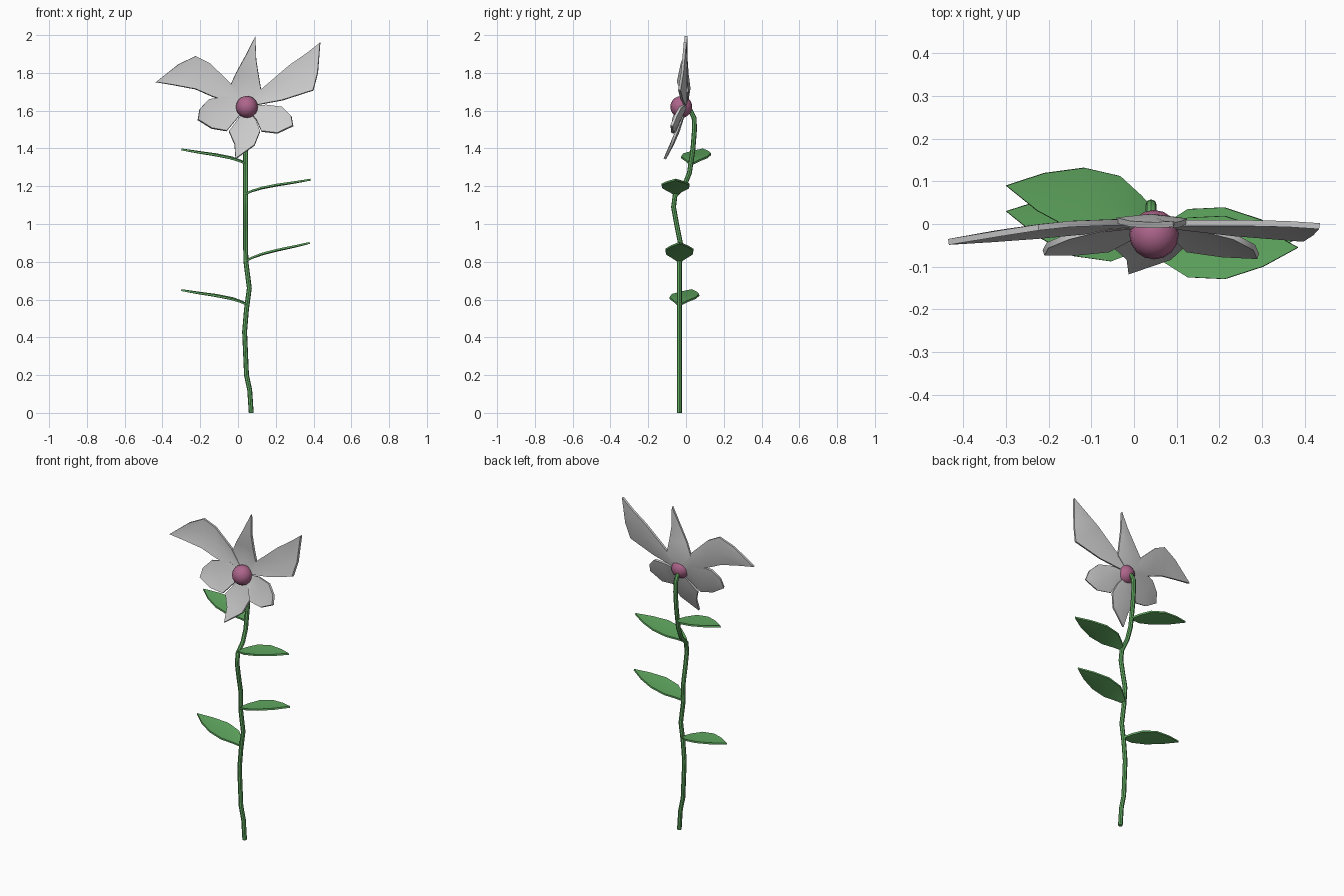
import bpy, bmesh, math
from mathutils import Vector

if "Cube" in bpy.data.objects:
    bpy.data.objects.remove(bpy.data.objects["Cube"])


def material(name, color):
    m = bpy.data.materials.new(name)
    m.diffuse_color = (*color, 1)
    m.use_nodes = True
    m.node_tree.nodes["Principled BSDF"].inputs["Base Color"].default_value = m.diffuse_color
    return m


green = material("leaf_green", (0.12, 0.40, 0.12))
pink = material("center_pink", (0.42, 0.13, 0.26))


def finish(obj, mat=None, angle=40):
    if mat:
        obj.data.materials.append(mat)
    bpy.ops.object.select_all(action='DESELECT')
    obj.select_set(True)
    bpy.context.view_layer.objects.active = obj
    bpy.ops.object.shade_smooth_by_angle(angle=math.radians(angle))


def blade(name, left, right, fold, thickness, mat=None):
    """Folded strip between two edges, closed to a tip, then thickened."""
    bm = bmesh.new()
    rows = []
    for a, b in zip(left, right):
        a, b = Vector(a), Vector(b)
        width = (b - a).length
        mid = (a + b) / 2 + Vector(fold) * width
        rows.append([bm.verts.new(p) for p in (a, mid, b)])
    for r, s in zip(rows, rows[1:]):
        for i in (0, 1):
            bm.faces.new((r[i], r[i + 1], s[i + 1], s[i]))
    bmesh.ops.remove_doubles(bm, verts=bm.verts, dist=0.0005)
    bmesh.ops.recalc_face_normals(bm, faces=bm.faces)
    me = bpy.data.meshes.new(name)
    bm.to_mesh(me)
    bm.free()
    obj = bpy.data.objects.new(name, me)
    bpy.context.collection.objects.link(obj)
    mod = obj.modifiers.new("thickness", 'SOLIDIFY')
    mod.thickness = thickness
    mod.offset = 0
    bpy.ops.object.select_all(action='DESELECT')
    obj.select_set(True)
    bpy.context.view_layer.objects.active = obj
    bpy.ops.object.modifier_apply(modifier=mod.name)
    finish(obj, mat)
    return obj


# Stem: bent tube curling forward into the flower
path = [(.07, -.035, 0), (.062, -.035, .12), (.045, -.035, .2), (.035, -.035, .43),
        (.045, -.035, .55), (.06, -.035, .66), (.042, -.035, .8), (.04, -.03, .9),
        (.04, -.05, 1.0), (.04, -.066, 1.09), (.04, -.058, 1.15), (.04, -.01, 1.2),
        (.04, .018, 1.27), (.04, .037, 1.4), (.04, .045, 1.5), (.04, .043, 1.56),
        (.04, .025, 1.598), (.04, -.005, 1.615)]
cu = bpy.data.curves.new("stem", 'CURVE')
cu.dimensions = '3D'
cu.bevel_depth = .013
cu.bevel_resolution = 2
cu.use_fill_caps = True
sp = cu.splines.new('POLY')
sp.points.add(len(path) - 1)
for p, co in zip(sp.points, path):
    p.co = (*co, 1)
stem = bpy.data.objects.new("stem", cu)
bpy.context.collection.objects.link(stem)
stem.select_set(True)
bpy.context.view_layer.objects.active = stem
bpy.ops.object.convert(target='MESH')
finish(bpy.context.view_layer.objects.active, green)


# Leaves: base point, tip point
def leaf(name, base, tip):
    base, tip = Vector(base), Vector(tip)
    d = tip - base
    side = Vector((-d.y, d.x, 0)).normalized()
    left, right = [], []
    for t, hw, lift in ((0, .012, 0), (.09, .035, .008), (.25, .07, .014),
                        (.5, .074, .012), (.76, .045, .005), (1, 0, 0)):
        c = base + d * t + Vector((0, 0, lift))
        left.append(c + side * hw)
        right.append(c - side * hw)
    blade(name, left, right, (0, 0, -.03), .01, green)


leaf("leaf_1", (.045, -.035, .575), (-.30, .03, .65))
leaf("leaf_2", (.042, -.035, .805), (.38, -.035, .90))
leaf("leaf_3", (.04, -.055, 1.16), (.385, -.055, 1.235))
leaf("leaf_4", (.04, .028, 1.32), (-.30, .09, 1.395))

# Petals: two edges running from the flower centre to a shared tip
C = (.045, 0, 1.62)
petals = {
    "petal_top": (
        [C, (-.04, .008, 1.735), (-.008, 0, 1.804), (.045, -.003, 1.90), (.092, 0, 1.995)],
        [C, (.124, .006, 1.70), (.11, 0, 1.78), (.096, -.003, 1.87), (.092, 0, 1.995)]),
    "petal_upper_right": (
        [C, (.124, .002, 1.714), (.272, .002, 1.841), (.36, 0, 1.902), (.435, -.005, 1.96)],
        [C, (.235, -.022, 1.656), (.398, -.035, 1.708), (.422, -.02, 1.80), (.435, -.005, 1.96)]),
    "petal_upper_left": (
        [C, (-.045, .004, 1.751), (-.15, 0, 1.852), (-.224, -.008, 1.889),
         (-.314, -.022, 1.846), (-.435, -.042, 1.751)],
        [C, (-.03, -.008, 1.64), (-.14, -.02, 1.677), (-.224, -.028, 1.714),
         (-.335, -.036, 1.735), (-.435, -.042, 1.751)]),
    "petal_lower_left": (
        [C, (-.06, -.006, 1.675), (-.155, -.03, 1.66), (-.203, -.05, 1.608), (-.212, -.068, 1.552)],
        [C, (-.012, -.035, 1.55), (-.06, -.06, 1.493), (-.14, -.068, 1.507), (-.212, -.068, 1.552)]),
    "petal_lower_right": (
        [C, (.15, -.008, 1.63), (.235, -.03, 1.619), (.282, -.055, 1.571), (.291, -.076, 1.52)],
        [C, (.098, -.035, 1.55), (.124, -.06, 1.491), (.208, -.072, 1.481), (.291, -.076, 1.52)]),
    "petal_bottom": (
        [C, (-.008, -.03, 1.544), (-.048, -.05, 1.491), (-.018, -.078, 1.423), (-.013, -.112, 1.345)],
        [C, (.098, -.03, 1.544), (.117, -.05, 1.491), (.087, -.078, 1.417), (-.013, -.112, 1.345)]),
}
for name, (left, right) in petals.items():
    blade(name, left, right, (0, .06, 0), .014)

# Flower centre
bpy.ops.mesh.primitive_uv_sphere_add(segments=16, ring_count=10, radius=.058,
                                     location=(.047, -.025, 1.62))
center = bpy.context.object
center.name = "flower_center"
finish(center, pink)
